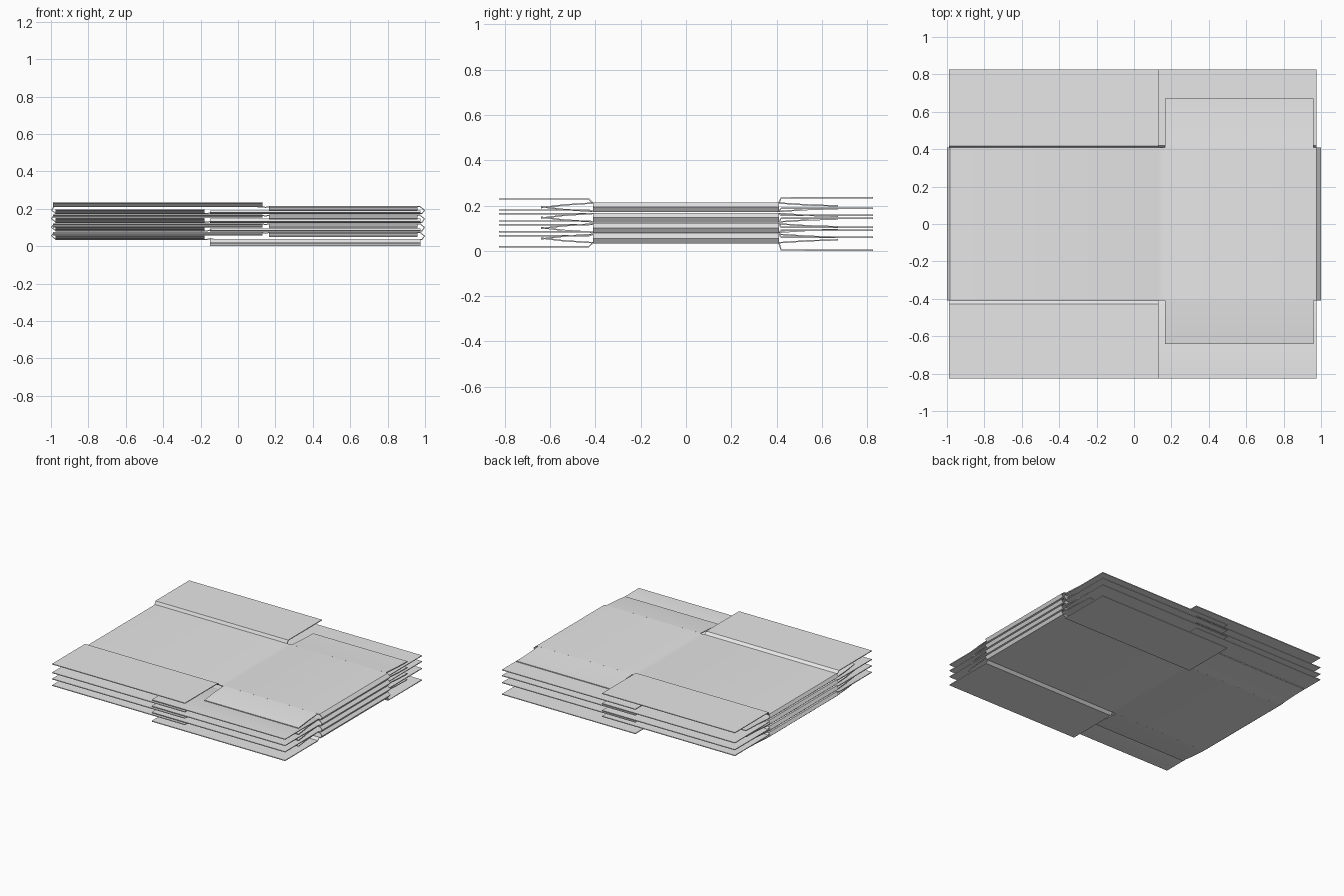
import bpy
import bmesh

cube = bpy.data.objects.get("Cube")
if cube:
    bpy.data.objects.remove(cube, do_unlink=True)

board = bpy.data.materials.new("pale_grey_board")
board.use_nodes = True
board.diffuse_color = (0.8, 0.8, 0.8, 1)
board.node_tree.nodes["Principled BSDF"].inputs["Base Color"].default_value = (0.8, 0.8, 0.8, 1)

THICK = 0.006   # board thickness
HALF = 0.0215   # half height of one folded carton
DEPTH = 0.41    # half depth of the carton wall


def sheet(name, bm, offset):
    """Turn a thin surface into a board with thickness and crisp edges."""
    bmesh.ops.recalc_face_normals(bm, faces=bm.faces)
    mesh = bpy.data.meshes.new(name)
    bm.to_mesh(mesh)
    bm.free()
    mesh.materials.append(board)
    obj = bpy.data.objects.new(name, mesh)
    bpy.context.collection.objects.link(obj)
    mod = obj.modifiers.new("thickness", 'SOLIDIFY')
    mod.thickness = THICK
    mod.offset = offset
    bpy.ops.object.select_all(action='DESELECT')
    obj.select_set(True)
    bpy.context.view_layer.objects.active = obj
    # Apply first, so the cut edges of the board count as sharp
    bpy.ops.object.modifier_apply(modifier=mod.name)
    bpy.ops.object.shade_smooth_by_angle(angle=0.5)


def wall(name, c):
    """Flattened tube: folded side edges and a shallow crease on each face."""
    upper = [(-1, 0), (-0.985, HALF), (0.13, HALF), (0.147, HALF - 0.004),
             (0.165, HALF), (0.975, HALF)]
    ring = upper + [(-x, -z) for x, z in upper]
    bm = bmesh.new()
    rows = [[bm.verts.new((x, y, c + z)) for x, z in ring] for y in (-DEPTH, DEPTH)]
    for i in range(len(ring)):
        j = (i + 1) % len(ring)
        bm.faces.new((rows[0][i], rows[0][j], rows[1][j], rows[1][i]))
    sheet(name, bm, -1)


def flap(name, x0, x1, path):
    """Bent strip following a (y, z) path between two x positions."""
    bm = bmesh.new()
    rows = [[bm.verts.new((x, y, z)) for x in (x0, x1)] for y, z in path]
    for a, b in zip(rows, rows[1:]):
        bm.faces.new((a[0], a[1], b[1], b[0]))
    sheet(name, bm, 0)


# Per carton: centre height, then long flap heights
# (front upper, front lower, back upper, back lower)
cartons = [
    (0.0545, 0.066, 0.018, 0.060, 0.003),
    (0.1005, 0.115, 0.084, 0.104, 0.091),
    (0.1465, 0.163, 0.132, 0.157, 0.144),
    (0.1925, 0.229, 0.180, 0.234, 0.188),
]

for n, (c, fu, fl, bu, bl) in enumerate(cartons, 1):
    wall(f"carton_{n}_wall", c)
    for layer, s, heights in (("upper", 1, (fu, bu)), ("lower", -1, (fl, bl))):
        long_x = (-0.99, 0.13) if s > 0 else (-0.15, 0.975)
        short_x = (0.165, 0.96) if s > 0 else (-0.975, -0.18)
        hinge = c + s * (HALF - THICK / 2)
        for end, side, z in (("front", -1, heights[0]), ("back", 1, heights[1])):
            bend = 0.43 if side < 0 else 0.42
            flap(f"carton_{n}_{layer}_{end}_long_flap", *long_x,
                 [(side * DEPTH, hinge), (side * bend, z), (side * 0.825, z)])
            # Short flaps sag towards the middle of the carton
            reach = 0.64 if side < 0 else 0.67
            tip = c + s * (-0.002 if side < 0 else 0.006)
            flap(f"carton_{n}_{layer}_{end}_short_flap", *short_x,
                 [(side * DEPTH, hinge), (side * 0.54, c + s * 0.01), (side * reach, tip)])
